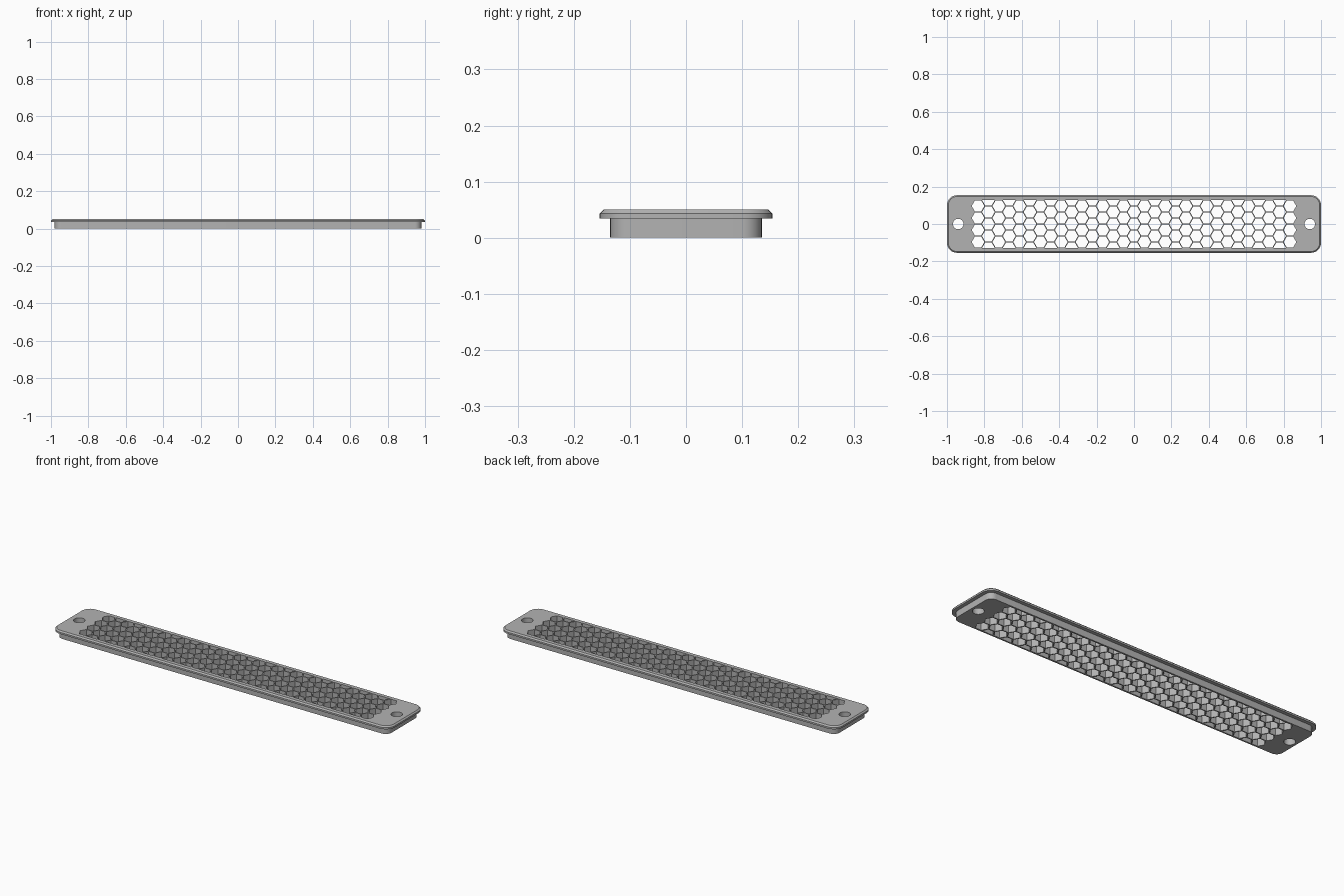
import bpy, bmesh, math

if "Cube" in bpy.data.objects:
    bpy.data.objects.remove(bpy.data.objects["Cube"], do_unlink=True)

grey = bpy.data.materials.new("plain grey")
grey.use_nodes = True
color = (0.45, 0.45, 0.45, 1)
grey.diffuse_color = color
grey.node_tree.nodes["Principled BSDF"].inputs["Base Color"].default_value = color


def make_object(name, bm):
    bmesh.ops.recalc_face_normals(bm, faces=bm.faces)
    mesh = bpy.data.meshes.new(name)
    bm.to_mesh(mesh)
    bm.free()
    mesh.materials.append(grey)
    obj = bpy.data.objects.new(name, mesh)
    bpy.context.collection.objects.link(obj)
    return obj


def rounded_rect(hx, hy, r, steps=8):
    """Outline of a rounded rectangle, counter-clockwise."""
    points = []
    for quarter, (sx, sy) in enumerate([(1, 1), (-1, 1), (-1, -1), (1, -1)]):
        for i in range(steps + 1):
            a = (quarter + i / steps) * math.pi / 2
            points.append((sx * (hx - r) + r * math.cos(a),
                           sy * (hy - r) + r * math.sin(a)))
    return points


def loft(bm, sections):
    """Skin a stack of (outline, height) sections and cap both ends."""
    rings = [[bm.verts.new((x, y, z)) for x, y in outline]
             for outline, z in sections]
    for low, high in zip(rings, rings[1:]):
        n = len(low)
        for i in range(n):
            j = (i + 1) % n
            bm.faces.new((low[i], low[j], high[j], high[i]))
    bm.faces.new(rings[0][::-1])
    bm.faces.new(rings[-1])


# Plate: narrow skirt below, wider flange with a chamfered rim above
skirt = rounded_rect(0.98, 0.135, 0.035)
flange = rounded_rect(1.0, 0.154, 0.054)
rim = rounded_rect(0.993, 0.147, 0.047)
bm = bmesh.new()
loft(bm, [(skirt, 0), (skirt, 0.034), (flange, 0.034), (flange, 0.043), (rim, 0.05)])
plate = make_object("vent_plate", bm)

# Cutter: honeycomb openings, with half cells along the long borders
PITCH, APOTHEM, LIMIT = 0.0642, 0.0293, 0.127
RADIUS = APOTHEM / math.cos(math.pi / 6)
STEP = PITCH * math.cos(math.pi / 6)
bm = bmesh.new()


def drill(outline):
    loft(bm, [(outline, -0.05), (outline, 0.1)])


for col in range(-15, 16):
    rows = (-1.5, -0.5, 0.5, 1.5) if col % 2 else (-2, -1, 0, 1, 2)
    for row in rows:
        cell = []
        for k in range(6):
            a = k * math.pi / 3
            y = row * PITCH + RADIUS * math.sin(a)
            if abs(y) < LIMIT + APOTHEM / 2:
                cell.append((col * STEP + RADIUS * math.cos(a),
                             max(-LIMIT, min(LIMIT, y))))
        drill(cell)

# Cutter: round screw holes at both ends
for side in (-1, 1):
    drill([(side * 0.94 + 0.028 * math.cos(a), 0.028 * math.sin(a))
           for a in (i * math.pi / 16 for i in range(32))])
cutter = make_object("hole_cutter", bm)
cutter.hide_render = True

# Cut the openings
cut = plate.modifiers.new("openings", "BOOLEAN")
cut.operation = "DIFFERENCE"
cut.solver = "EXACT"
cut.object = cutter
bpy.ops.object.select_all(action="DESELECT")
plate.select_set(True)
bpy.context.view_layer.objects.active = plate
bpy.ops.object.modifier_apply(modifier=cut.name)
bpy.data.objects.remove(cutter, do_unlink=True)
bpy.ops.object.shade_smooth_by_angle(angle=math.radians(30))
